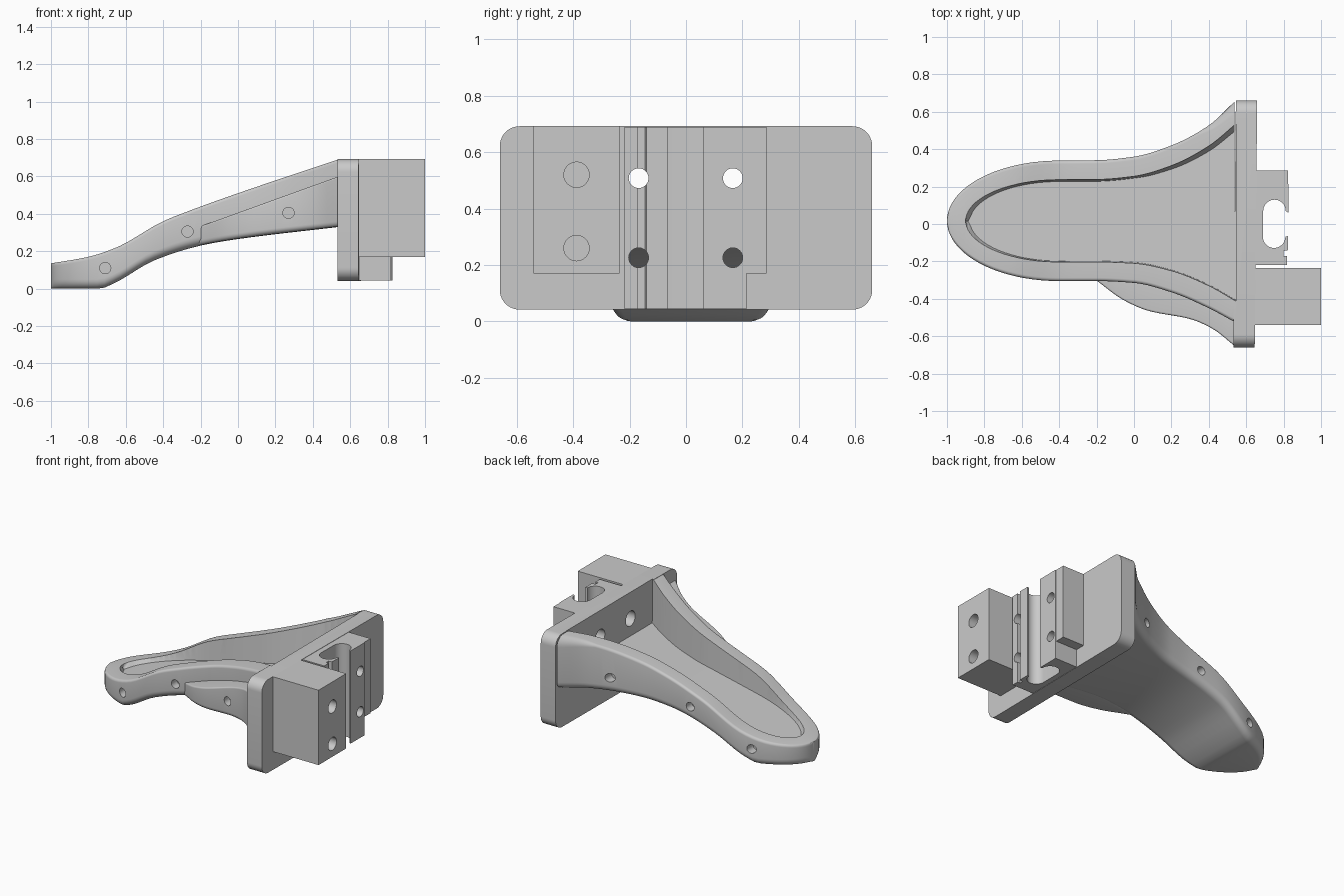
import bpy, bmesh, math
from mathutils import Vector

if "Cube" in bpy.data.objects:
    bpy.data.objects.remove(bpy.data.objects["Cube"], do_unlink=True)

grey = bpy.data.materials.new("plain grey")
grey.use_nodes = True
COL = (0.59, 0.59, 0.59, 1)
grey.diffuse_color = COL
grey.node_tree.nodes["Principled BSDF"].inputs["Base Color"].default_value = COL


def make(name, bm):
    bmesh.ops.recalc_face_normals(bm, faces=bm.faces)
    me = bpy.data.meshes.new(name)
    bm.to_mesh(me)
    bm.free()
    me.materials.append(grey)
    ob = bpy.data.objects.new(name, me)
    bpy.context.collection.objects.link(ob)
    return ob


def loft(name, rings):
    bm = bmesh.new()
    vs = [[bm.verts.new(p) for p in r] for r in rings]
    n = len(vs[0])
    for a, b in zip(vs, vs[1:]):
        for i in range(n):
            j = (i + 1) % n
            bm.faces.new((a[i], a[j], b[j], b[i]))
    bm.faces.new(vs[0])
    bm.faces.new(vs[-1])
    return make(name, bm)


def prism(name, pts, z0, z1):
    """Upright prism; the mount sits at a very slight yaw."""
    return loft(name, [[(x + .01 * y, y, z) for x, y in pts] for z in (z0, z1)])


def peg(a, b, r):
    """Cylindrical cutter from a to b."""
    a, b = Vector(a), Vector(b)
    q = (b - a).to_track_quat('Z', 'Y')
    ring = [q @ Vector((r * math.cos(t), r * math.sin(t), 0))
            for t in (math.tau * i / 32 for i in range(32))]
    return loft("hole_cutter", [[a + p for p in ring], [b + p for p in ring]])


def curve(pts):
    """Monotone smooth curve through (x, value) points."""
    d = [(q[1] - p[1]) / (q[0] - p[0]) for p, q in zip(pts, pts[1:])]
    m = [d[0]] + [0 if a * b <= 0 else 2 * a * b / (a + b) for a, b in zip(d, d[1:])] + [d[-1]]

    def f(x):
        x = min(max(x, pts[0][0]), pts[-1][0])
        i = max(k for k in range(len(d)) if pts[k][0] <= x)
        (x0, y0), (x1, y1) = pts[i], pts[i + 1]
        h = x1 - x0
        t = (x - x0) / h
        s = t * t * (3 - 2 * t)
        return y0 + (y1 - y0) * s + h * t * (1 - t) * (m[i] * (1 - t) - m[i + 1] * t)
    return f


def rounded(y0, y1, z0, z1, rb, rt0, rt1, n=6):
    """Rounded rectangle in y and z."""
    out = []
    for cy, cz, r, a in ((y1 - rt1, z1 - rt1, rt1, 0), (y0 + rt0, z1 - rt0, rt0, 90),
                         (y0 + rb, z0 + rb, rb, 180), (y1 - rb, z0 + rb, rb, 270)):
        for i in range(n + 1):
            t = math.radians(a + 90 * i / n)
            out.append((cy + r * math.cos(t), cz + r * math.sin(t)))
    return out


# Shape of the arm along x
MID = 0.017
top = curve([(-1, .135), (-.8, .17), (-.65, .22), (-.4, .36), (-.25, .42), (0, .51), (.54, .692)])
bottom = curve([(-1, 0), (-.74, 0), (-.67, .025), (-.45, .15), (-.2, .23), (0, .265), (.54, .33)])
floor = curve([(-.92, .115), (-.45, .22), (0, .315), (.55, .387)])
outer_l = curve([(-.4, .339), (-.2, .341), (0, .36), (.2, .42), (.4, .527), (.54, .657)])
outer_r = curve([(-.4, -.305), (-.2, -.305), (0, -.315), (.2, -.365), (.4, -.45), (.54, -.525)])
inner_l = curve([(-.4, .237), (-.2, .238), (0, .255), (.2, .312), (.4, .417), (.55, .54)])
inner_r = curve([(-.4, -.203), (-.2, -.203), (0, -.21), (.2, -.25), (.4, -.33), (.55, -.415)])


def edge(x, f, reach):
    """Outline that closes to an elliptical tip."""
    if x >= -.4:
        return f(x)
    k = math.sqrt(max(.002, 1 - ((x + .4) / reach) ** 2))
    return MID + (f(-.4) - MID) * k


def stations(reach, end):
    tip = [-.4 - reach * math.cos(math.pi / 2 * i / 20) for i in range(21)]
    return tip + [-.4 + (end + .4) * i / 30 for i in range(1, 31)]


# Arm: rounded section swept along the outline
rings = []
for x in stations(.6, .538):
    y0, y1 = edge(x, outer_r, .6), edge(x, outer_l, .6)
    w = (y1 - y0) * .4
    rt = min(.018, w)
    rings.append([(x, y, z) for y, z in rounded(y0, y1, bottom(x), top(x), min(.05, w), rt,
                                                rt + .052 * max(0, (x - .35) / .188))])
arm = loft("arm", rings)

# Tray pocket cutter
rings = []
for x in stations(.5, .546):
    r, l = edge(x, inner_r, .5), edge(x, inner_l, .5)
    rb, lb = edge(x, inner_r, .48) + .005, edge(x, inner_l, .48) - .01
    lb -= .025 * max(0, x) / .55
    hi = top(x) + .1
    rings.append([(x, rb, floor(x)), (x, lb, floor(x)), (x, l, top(x)),
                  (x, l, hi), (x, r, hi), (x, r, top(x))])
pocket = loft("pocket_cutter", rings)

# Side fairing, lower than the rim
flare = curve([(-.21, -.295), (-.05, -.41), (.08, -.465), (.3, -.508), (.42, -.56), (.538, -.652)])
rings = []
for i in range(25):
    x = -.21 + .748 * i / 24
    rings.append([(x, y, z) for y, z in rounded(flare(x), inner_r(x) - .025, bottom(x) + .002,
                                                .33 + .27 * (x + .21) / .748, .03, .01, .01)])
fairing = loft("side_fairing", rings)

# Mounting plate
plate_ring = rounded(-.66, .66, .042, .692, .07, .07, .07, 10)
plate = loft("mounting_plate", [[(x + .01 * y, y, z) for y, z in plate_ring] for x in (.538, .652)])

# Solid block with two blind holes
block = prism("side_block", [(.64, -.54), (1.005, -.54), (1.002, -.235), (.64, -.235)], .17, .692)

# Clip with an open oval channel
clip_pts = [(.64, -.218), (.82, -.218), (.82, -.17), (.8, -.17), (.8, -.145),
            (.825, -.14), (.825, -.065)]
for cy, start in ((-.068, 0), (.07, 180)):
    for i in range(17):
        t = math.radians(start - 180 * i / 16)
        clip_pts.append((.75 + .06 * math.cos(t), cy + .06 * math.sin(t)))
clip_pts += [(.825, .06), (.825, .215), (.64, .215)]
clip = prism("clip", clip_pts, .044, .69)
step = prism("clip_step", [(.64, .21), (.82, .21), (.82, .285), (.64, .285)], .17, .69)

# Hole cutters
side_holes = []
for x, z in ((-.71, .11), (-.27, .305), (.27, .405)):
    front = flare(x) if x > 0 else edge(x, outer_r, .6)
    back = edge(x, outer_l, .6)
    side_holes.append(peg((x, front - .1, z), (x, front + .06, z), .03))
    side_holes.append(peg((x, back + .1, z), (x, back - .06, z), .03))
bolt_holes = [peg((.5, y, z), (.95, y, z), .035) for y in (-.168, .166) for z in (.226, .508)]
head_holes = [peg((.5, y, .508), (.61, y, .508), .052) for y in (-.168, .166)]
block_holes = [peg((.88, -.388, z), (1.1, -.388, z), .045) for z in (.26, .52)]


def cut(ob, cutters):
    for c in cutters:
        m = ob.modifiers.new("cut", 'BOOLEAN')
        m.operation = 'DIFFERENCE'
        m.solver = 'EXACT'
        m.object = c
    dg = bpy.context.evaluated_depsgraph_get()
    me = bpy.data.meshes.new_from_object(ob.evaluated_get(dg))
    ob.modifiers.clear()
    ob.data = me
    me.materials.clear()
    me.materials.append(grey)


cut(arm, [pocket] + side_holes)
cut(fairing, side_holes)
cut(plate, [pocket] + bolt_holes + head_holes)
cut(clip, bolt_holes)
cut(block, block_holes)
for c in [pocket] + side_holes + bolt_holes + head_holes + block_holes:
    bpy.data.objects.remove(c, do_unlink=True)

# Smooth shading with sharp edges kept
bpy.ops.object.select_all(action='DESELECT')
for ob in (arm, fairing, plate, block, clip, step):
    ob.select_set(True)
bpy.context.view_layer.objects.active = arm
bpy.ops.object.shade_smooth_by_angle(angle=math.radians(32))
